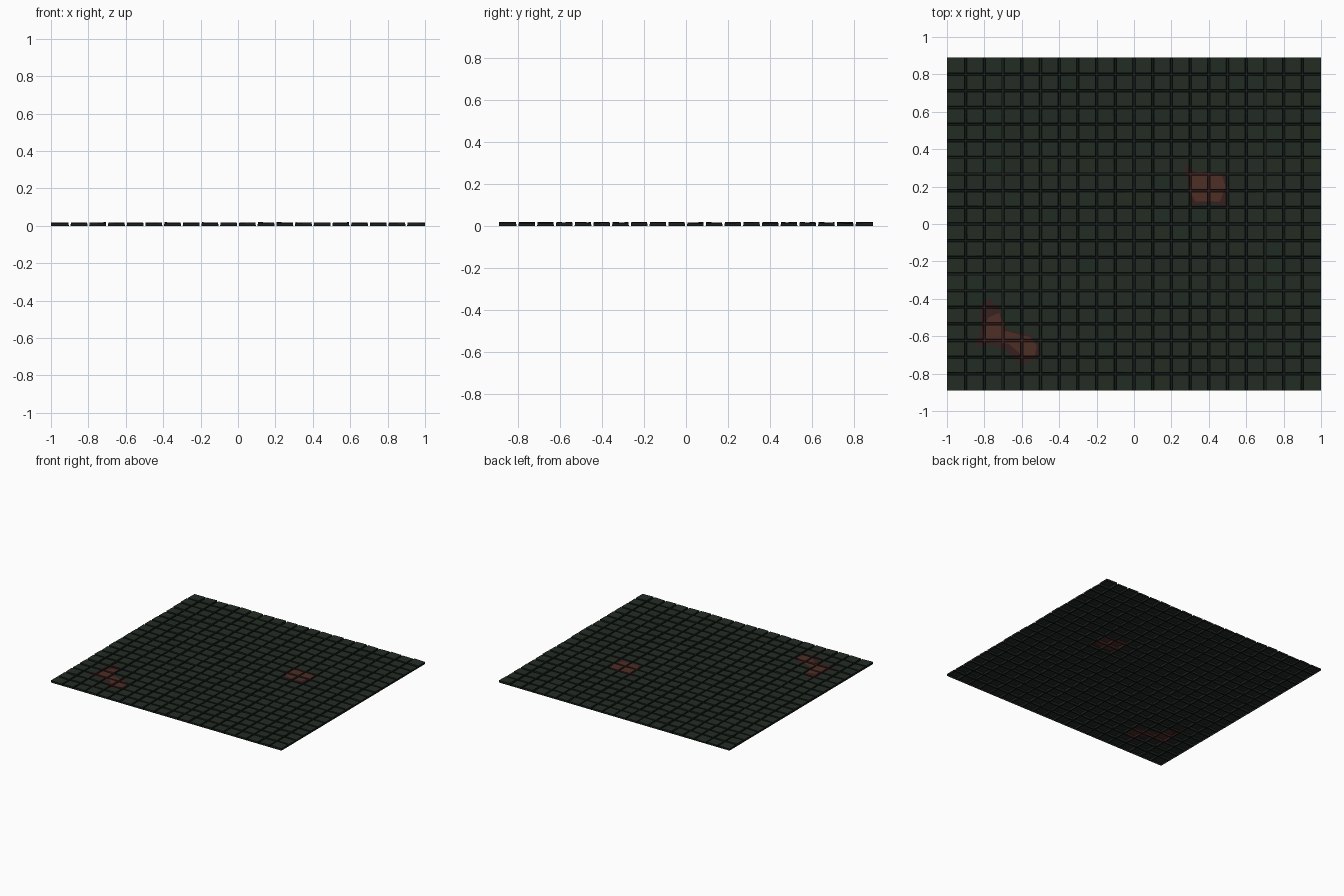
import bpy, bmesh, random
from mathutils import Vector

if "Cube" in bpy.data.objects:
    bpy.data.objects.remove(bpy.data.objects["Cube"])

random.seed(4)
NX, NY = 20, 20
W, D = 2.0, 1.78          # overall floor size
GB, GT = 0.0045, 0.007    # half gap between tiles at bottom and top


def srgb(r, g, b):
    f = lambda c: c / 12.92 if c <= 0.04045 else ((c + 0.055) / 1.055) ** 2.4
    return (f(r / 255), f(g / 255), f(b / 255), 1.0)


COLOURS = [("tile_green", (34, 44, 35)), ("grout_dark", (24, 30, 27)),
           ("stain_edge", (56, 32, 32)), ("stain_rust", (77, 46, 37)),
           ("stained_grout", (40, 27, 27))]
TILE, GROUT, EDGE, RUST, DIRTY = range(5)

# Stain outlines: (outer edge, rusty centre)
STAINS = [
    ([(.27, .31), (.33, .28), (.48, .27), (.5, .2), (.49, .09), (.43, .11), (.3, .1), (.29, .2)],
     [(.30, .27), (.35, .28), (.47, .26), (.49, .2), (.46, .12), (.33, .12), (.30, .17)]),
    ([(-.77, -.40), (-.72, -.46), (-.70, -.52), (-.67, -.57), (-.55, -.59), (-.51, -.65),
      (-.51, -.71), (-.60, -.76), (-.64, -.72), (-.69, -.67), (-.76, -.65), (-.85, -.65),
      (-.82, -.57), (-.82, -.44)],
     [(-.72, -.475), (-.695, -.57), (-.555, -.605), (-.52, -.65), (-.53, -.705), (-.59, -.71),
      (-.67, -.64), (-.80, -.63), (-.81, -.59), (-.78, -.5)]),
]


def inside(p, poly):
    hit = False
    for (x1, y1), (x2, y2) in zip(poly, poly[1:] + poly[:1]):
        if (y1 > p.y) != (y2 > p.y) and p.x < (x2 - x1) * (p.y - y1) / (y2 - y1) + x1:
            hit = not hit
    return hit


def near(f, box):
    xs = [v.co.x for v in f.verts]
    ys = [v.co.y for v in f.verts]
    return max(xs) > box[0] and min(xs) < box[1] and max(ys) > box[2] and min(ys) < box[3]


bm = bmesh.new()


def ring(x0, x1, y0, y1, z):
    return [bm.verts.new((x, y, z(x, y))) for x, y in ((x0, y0), (x1, y0), (x1, y1), (x0, y1))]


# Raised tiles with grooves: one continuous sheet
px, py = W / NX, D / NY
for i in range(NX):
    for j in range(NY):
        x0, y0 = -W / 2 + i * px, -D / 2 + j * py
        x1, y1 = x0 + px, y0 + py
        cx, cy = x0 + px / 2, y0 + py / 2
        h = random.uniform(0.014, 0.017)
        tx, ty = random.uniform(-.035, .035), random.uniform(-.035, .035)
        rings = [ring(x0, x1, y0, y1, lambda x, y: 0)]
        for g, z in ((GB, lambda x, y: 0),
                     (GT, lambda x, y: h + (x - cx) * tx + (y - cy) * ty)):
            # no gap along the outer border
            rings.append(ring(x0 + g * (i > 0), x1 - g * (i < NX - 1),
                              y0 + g * (j > 0), y1 - g * (j < NY - 1), z))
        for a, b in zip(rings, rings[1:]):
            for k in range(4):
                n = (k + 1) % 4
                bm.faces.new((a[k], a[n], b[n], b[k])).material_index = GROUT
        bm.faces.new(rings[-1]).material_index = TILE
bmesh.ops.remove_doubles(bm, verts=bm.verts, dist=1e-5)
bmesh.ops.dissolve_degenerate(bm, dist=1e-5, edges=bm.edges)

# Stains: cut the sheet along each outline, then recolour what lies inside
for outer, inner in STAINS:
    for poly in (outer, inner):
        for a, b in zip(poly, poly[1:] + poly[:1]):
            box = (min(a[0], b[0]), max(a[0], b[0]), min(a[1], b[1]), max(a[1], b[1]))
            faces = [f for f in bm.faces if near(f, box)]
            geom = set(faces)
            for f in faces:
                geom.update(f.edges)
                geom.update(f.verts)
            bmesh.ops.bisect_plane(bm, geom=list(geom), dist=1e-6, plane_co=(a[0], a[1], 0),
                                   plane_no=Vector((b[1] - a[1], a[0] - b[0], 0)).normalized())
    for f in bm.faces:
        c = f.calc_center_median()
        flat = f.material_index == TILE
        if inside(c, inner):
            f.material_index = RUST if flat else EDGE
        elif inside(c, outer):
            f.material_index = EDGE if flat else DIRTY

mesh = bpy.data.meshes.new("tiled_floor")
bm.to_mesh(mesh)
bm.free()
for name, rgb in COLOURS:
    m = bpy.data.materials.new(name)
    m.diffuse_color = srgb(*rgb)
    m.use_nodes = True
    m.node_tree.nodes["Principled BSDF"].inputs["Base Color"].default_value = m.diffuse_color
    mesh.materials.append(m)
bpy.context.collection.objects.link(bpy.data.objects.new("tiled_floor", mesh))
